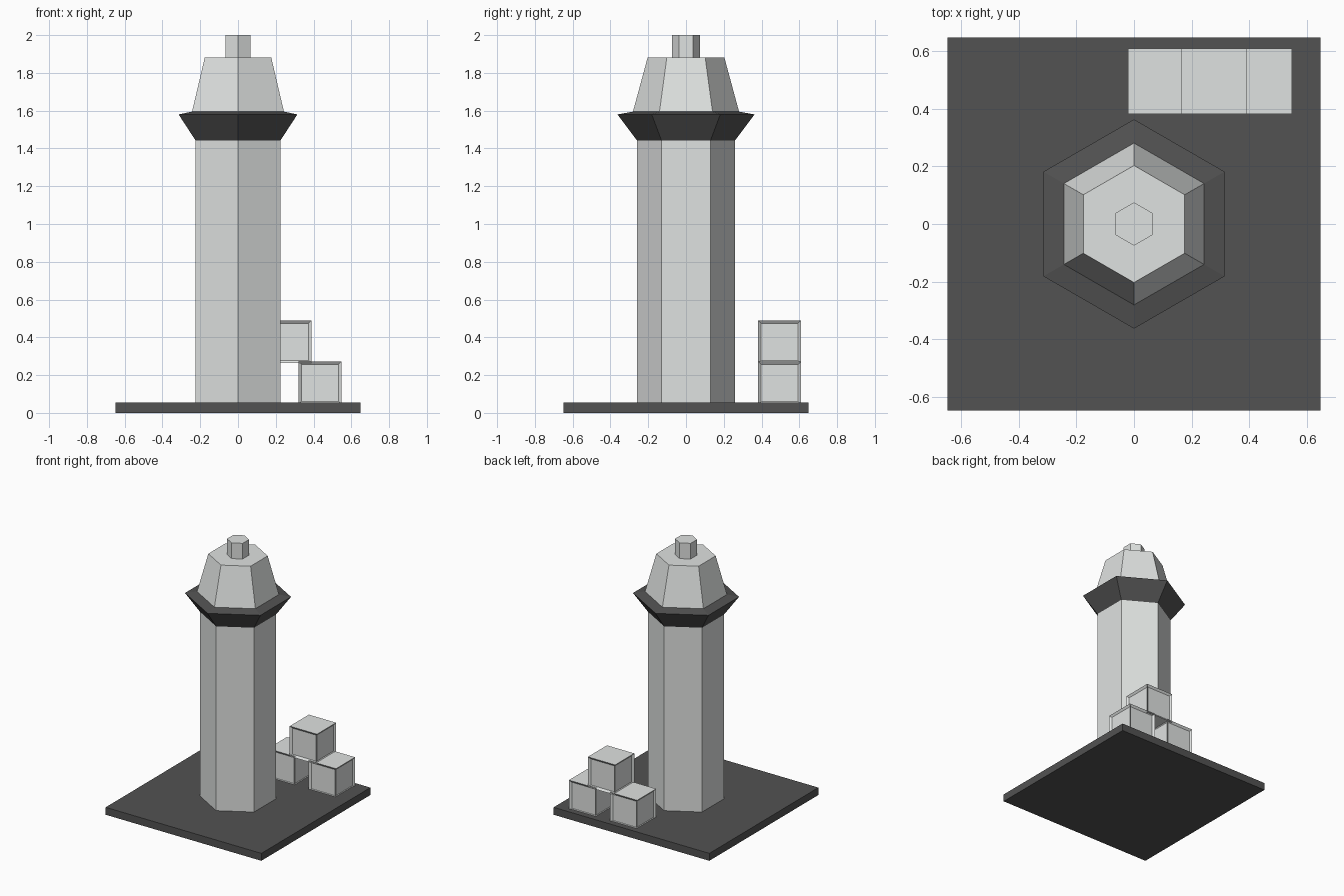
import bpy, bmesh, math

if "Cube" in bpy.data.objects:
    bpy.data.objects.remove(bpy.data.objects["Cube"])


def material(name, rgb):
    m = bpy.data.materials.new(name)
    m.diffuse_color = (*rgb, 1)
    m.use_nodes = True
    m.node_tree.nodes["Principled BSDF"].inputs["Base Color"].default_value = m.diffuse_color
    return m


LIGHT = material("light grey", (0.74, 0.76, 0.75))
DARK = material("dark grey", (0.085, 0.085, 0.085))


def finish(bm, name, mat):
    bmesh.ops.recalc_face_normals(bm, faces=bm.faces)
    me = bpy.data.meshes.new(name)
    bm.to_mesh(me)
    bm.free()
    me.materials.append(mat)
    ob = bpy.data.objects.new(name, me)
    bpy.context.collection.objects.link(ob)
    return ob


def hexagon(name, profile, mat):
    """Six-sided solid from (radius, z) rings, corners on the y axis."""
    bm = bmesh.new()
    rings = []
    for r, z in profile:
        angles = [math.radians(90 + 60 * i) for i in range(6)]
        rings.append([bm.verts.new((r * math.cos(a), r * math.sin(a), z)) for a in angles])
    for a, b in zip(rings, rings[1:]):
        for i in range(6):
            j = (i + 1) % 6
            bm.faces.new((a[i], a[j], b[j], b[i]))
    bm.faces.new(rings[0])
    bm.faces.new(rings[-1])
    return finish(bm, name, mat)


def box(name, centre, size, mat, recess=False):
    bm = bmesh.new()
    bmesh.ops.create_cube(bm, size=1)
    bmesh.ops.scale(bm, vec=size, verts=bm.verts)
    bmesh.ops.translate(bm, vec=centre, verts=bm.verts)
    if recess:  # sloping recessed panels on the four sides
        bm.normal_update()
        for f in [f for f in bm.faces if abs(f.normal.z) < 0.5]:
            bmesh.ops.inset_individual(bm, faces=[f], thickness=0.022, depth=-0.012)
    return finish(bm, name, mat)


# Ground slab
box("base_slab", (0, 0, 0.028), (1.296, 1.296, 0.056), DARK)

# Tower, flared collar, tapered cap and top knob
hexagon("tower_shaft", [(0.26, 0.05), (0.26, 1.443)], LIGHT)
hexagon("flared_collar", [(0.26, 1.443), (0.363, 1.58), (0.28, 1.595)], DARK)
hexagon("tapered_cap", [(0.281, 1.594), (0.203, 1.882)], LIGHT)
hexagon("top_knob", [(0.075, 1.875), (0.075, 2.0)], LIGHT)

# Stack of three crates
S = 0.227
for name, x, z in (("left_crate", 0.0935, 0.159),
                   ("right_crate", 0.4345, 0.159),
                   ("upper_crate", 0.2765, 0.3765)):
    box(name, (x, 0.496, z), (S, S, S), LIGHT, recess=True)
